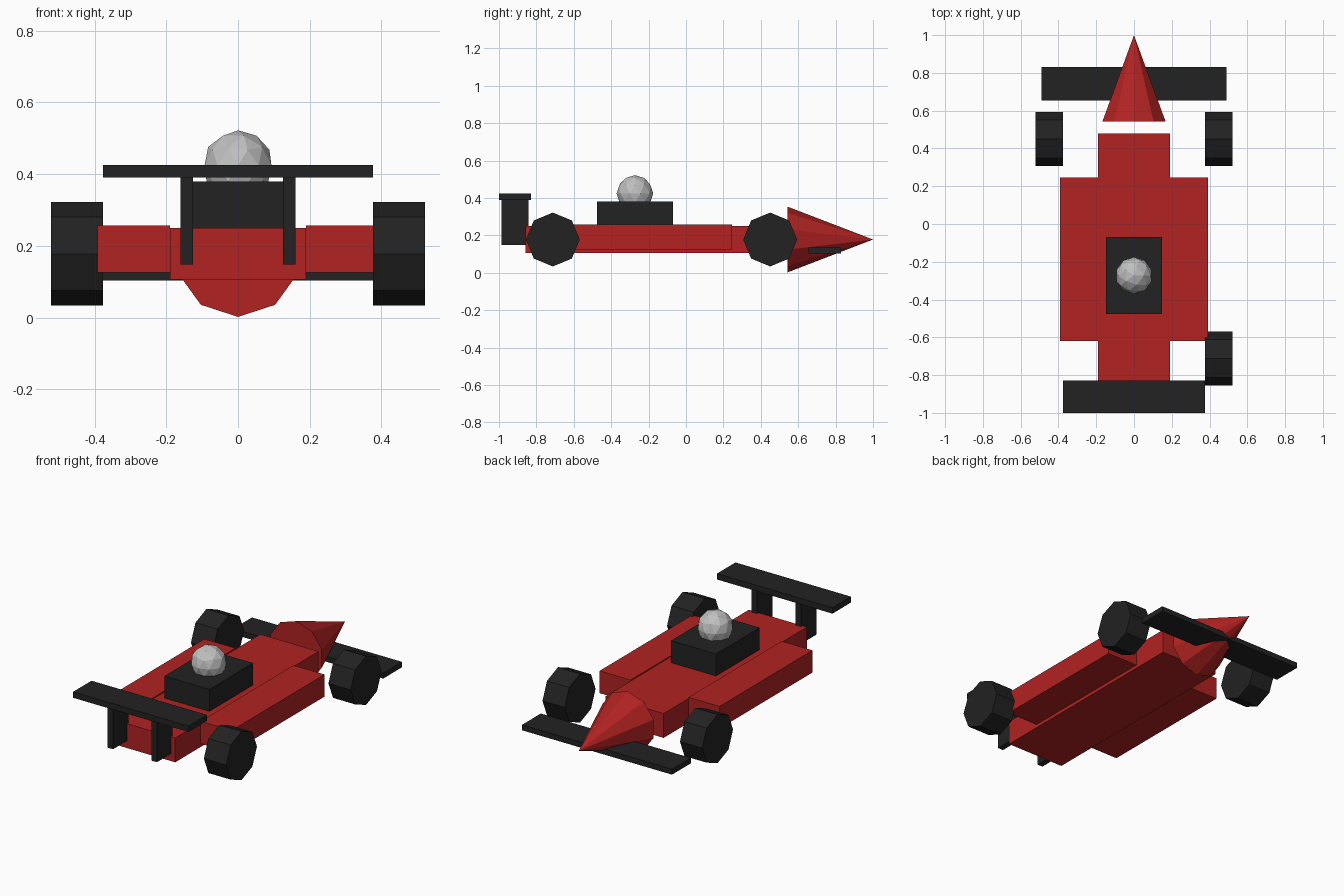
import bpy
import math

default = bpy.data.objects.get("Cube")
if default:
    bpy.data.objects.remove(default, do_unlink=True)


def make_material(name, r, g, b):
    mat = bpy.data.materials.new(name)
    mat.use_nodes = True
    mat.diffuse_color = (r, g, b, 1)
    bsdf = next(n for n in mat.node_tree.nodes if n.type == 'BSDF_PRINCIPLED')
    bsdf.inputs["Base Color"].default_value = (r, g, b, 1)
    return mat


red = make_material("red_paint", 0.445, 0.016, 0.016)
black = make_material("black_rubber", 0.016, 0.016, 0.016)
silver = make_material("silver", 0.527, 0.527, 0.527)


def finish(name, mat):
    obj = bpy.context.object
    obj.name = name
    obj.data.name = name
    obj.data.materials.append(mat)
    return obj


def box(name, mat, x, y, z):
    """Box spanning the given (low, high) range on each axis."""
    spans = (x, y, z)
    centre = [(lo + hi) / 2 for lo, hi in spans]
    bpy.ops.mesh.primitive_cube_add(size=1, location=centre)
    obj = finish(name, mat)
    obj.scale = [hi - lo for lo, hi in spans]
    bpy.ops.object.transform_apply(location=False, rotation=False, scale=True)
    return obj


AXLE_Z = 0.178


def wheel(name, x, y):
    # Eight-sided, with a corner pointing straight up
    bpy.ops.mesh.primitive_cylinder_add(
        vertices=8, radius=0.144, depth=0.145,
        location=(x, y, AXLE_Z), rotation=(0, math.pi / 2, 0))
    finish(name, black)


# Central hull and cockpit
box("body", red, (-0.19, 0.19), (-0.857, 0.48), (0.106, 0.25))
box("cockpit", black, (-0.147, 0.147), (-0.477, -0.07), (0.25, 0.38))

# Driver's helmet
bpy.ops.mesh.primitive_ico_sphere_add(
    subdivisions=2, radius=0.098, location=(0, -0.273, 0.424))
finish("helmet", silver)

# Ten-sided nose cone pointing along +y
bpy.ops.mesh.primitive_cone_add(
    vertices=10, radius1=0.176, radius2=0, depth=0.458,
    location=(0, 0.771, AXLE_Z), rotation=(-math.pi / 2, 0, 0))
finish("nose_cone", red)

# Wings
box("nose_wing", black, (-0.49, 0.49), (0.655, 0.83), (0.103, 0.135))
box("tail_wing", black, (-0.377, 0.377), (-1.0, -0.828), (0.39, 0.425))

# Parts on both sides
for side, s in (("left", 1), ("right", -1)):
    box("side_pod_" + side, red, sorted((s * 0.19, s * 0.392)),
        (-0.62, 0.247), (0.126, 0.257))
    box("wing_support_" + side, black, sorted((s * 0.126, s * 0.161)),
        (-0.986, -0.842), (0.148, 0.392))
    wheel("nose_wheel_" + side, s * 0.449, 0.45)

# Only one wheel at the tail end
wheel("tail_wheel_left", 0.449, -0.712)
